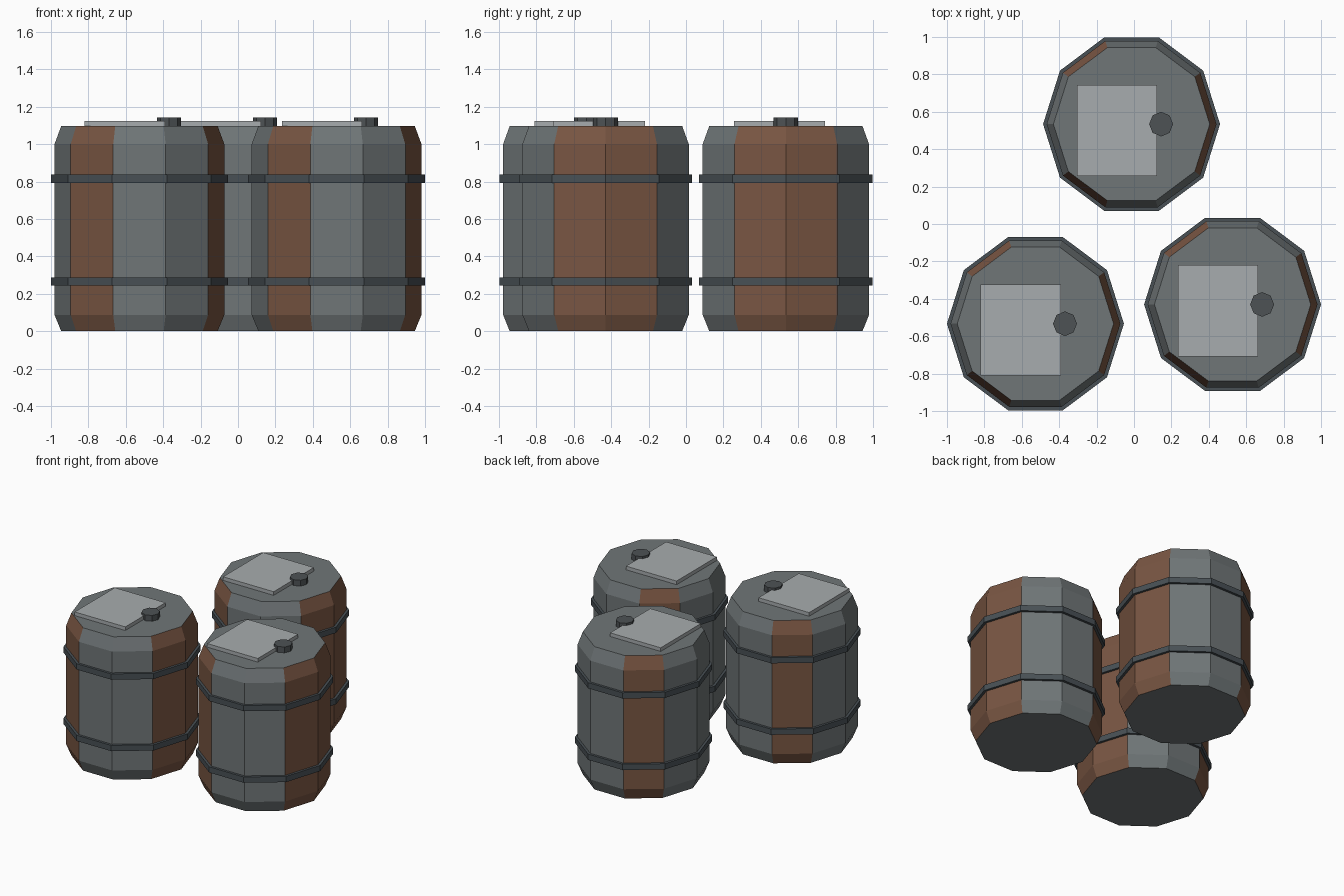
import bpy, bmesh
from math import cos, sin, tau

if "Cube" in bpy.data.objects:
    bpy.data.objects.remove(bpy.data.objects["Cube"])

Y_STRETCH = 1.03


def material(name, rgb):
    m = bpy.data.materials.new(name)
    m.diffuse_color = (*rgb, 1)
    m.use_nodes = True
    m.node_tree.nodes["Principled BSDF"].inputs["Base Color"].default_value = m.diffuse_color
    return m


GREY = material("weathered_grey", (0.16, 0.18, 0.185))
RUST = material("rust_brown", (0.19, 0.092, 0.055))
DARK = material("dark_steel", (0.065, 0.08, 0.09))
CAP = material("cap_steel", (0.075, 0.085, 0.09))
PALE = material("pale_plate", (0.39, 0.415, 0.425))


def finish(name, bm, mats, loc):
    bmesh.ops.recalc_face_normals(bm, faces=bm.faces)
    me = bpy.data.meshes.new(name)
    bm.to_mesh(me)
    bm.free()
    for m in mats:
        me.materials.append(m)
    ob = bpy.data.objects.new(name, me)
    ob.location = loc
    bpy.context.collection.objects.link(ob)


def lathe(name, profile, sides, mats, loc, closed=False, striped=False):
    """Faceted revolve of (radius, z) points; closed gives a ring, open gets end caps."""
    bm = bmesh.new()
    rings = [[bm.verts.new((r * cos(tau * i / sides), Y_STRETCH * r * sin(tau * i / sides), z))
              for i in range(sides)] for r, z in profile]
    pairs = list(zip(rings, rings[1:]))
    if closed:
        pairs.append((rings[-1], rings[0]))
    else:
        bm.faces.new(rings[0])
        bm.faces.new(rings[-1])
    for a, b in pairs:
        for i in range(sides):
            j = (i + 1) % sides
            f = bm.faces.new((a[i], a[j], b[j], b[i]))
            # every third stave is rusty
            f.material_index = int(striped and i % 3 == 0)
    finish(name, bm, mats, loc)


def plate(name, size, mats, loc):
    bm = bmesh.new()
    bmesh.ops.create_cube(bm, size=1)
    bmesh.ops.scale(bm, vec=size, verts=bm.verts)
    finish(name, bm, mats, loc)


for n, (x, y) in enumerate([(-0.527, -0.533), (0.527, -0.43), (-0.013, 0.534)], 1):
    # chamfered ten-sided drum
    lathe(f"barrel_body_{n}", [(0.418, 0), (0.454, 0.087), (0.454, 1.0), (0.418, 1.097)],
          10, [GREY, RUST], (x, y, 0), striped=True)
    # two hoops
    for label, z in (("lower", 0.266), ("upper", 0.815)):
        lathe(f"{label}_hoop_{n}",
              [(0.445, -0.022), (0.473, -0.022), (0.473, 0.022), (0.445, 0.022)],
              10, [DARK], (x, y, z), closed=True)
    # lid plate and filler cap
    plate(f"lid_plate_{n}", (0.43, 0.488, 0.036), [PALE], (x - 0.078, y - 0.034, 1.107))
    lathe(f"filler_cap_{n}", [(0.064, 1.09), (0.064, 1.142)], 8, [CAP], (x + 0.158, y, 0))
